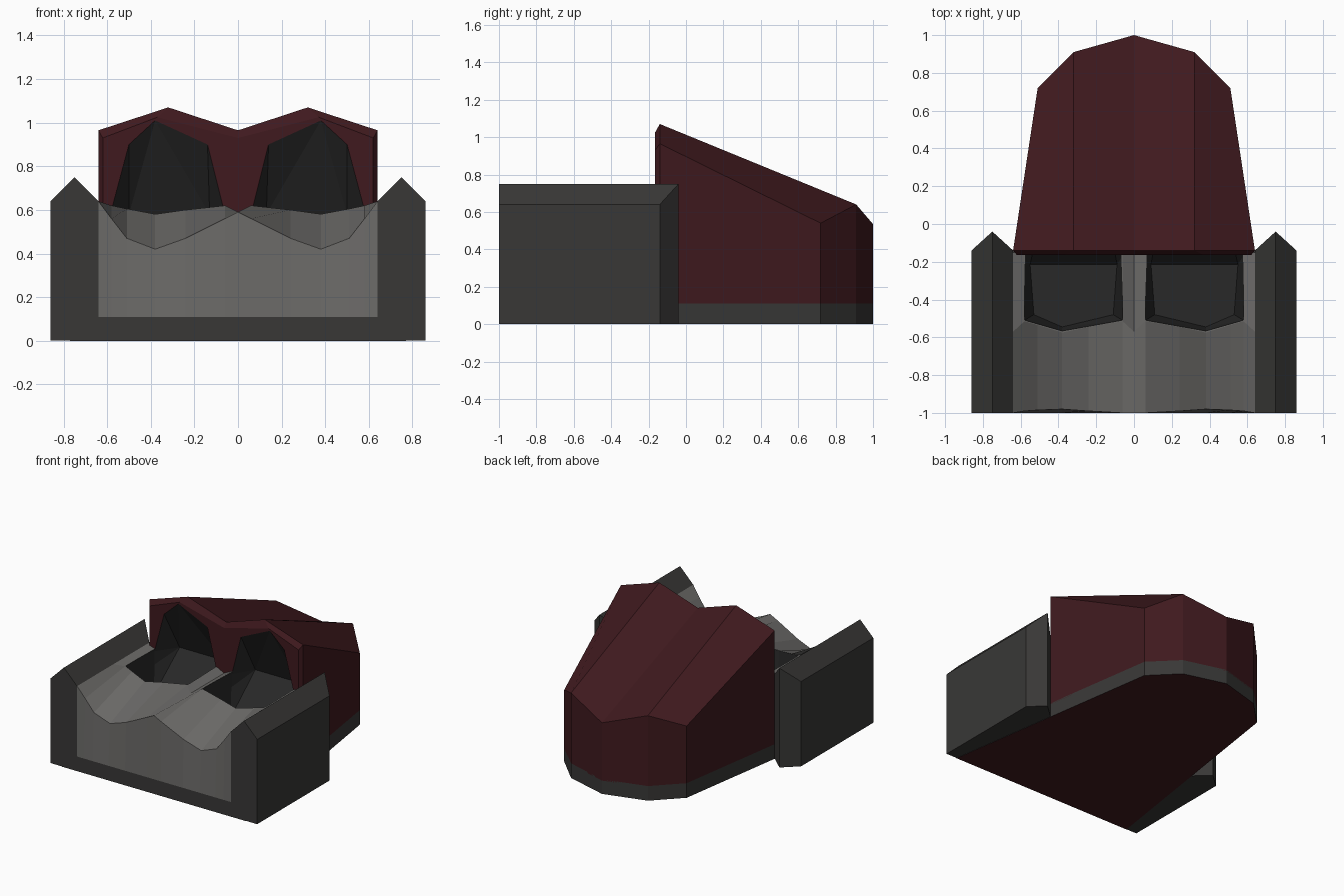
import bpy, bmesh

if "Cube" in bpy.data.objects:
    bpy.data.objects.remove(bpy.data.objects["Cube"])


def material(name, rgb):
    m = bpy.data.materials.new(name)
    m.diffuse_color = (*rgb, 1)
    m.use_nodes = True
    m.node_tree.nodes["Principled BSDF"].inputs["Base Color"].default_value = m.diffuse_color
    return m


RED = material("dark_red", (0.05, 0.010, 0.013))
DARK = material("dark_grey", (0.04, 0.039, 0.037))
LIGHT = material("light_grey", (0.15, 0.146, 0.14))
BLACK = material("black", (0.022, 0.022, 0.022))


def make(name, bm, mats):
    bmesh.ops.recalc_face_normals(bm, faces=bm.faces)
    me = bpy.data.meshes.new(name)
    bm.to_mesh(me)
    bm.free()
    for m in mats:
        me.materials.append(m)
    ob = bpy.data.objects.new(name, me)
    bpy.context.collection.objects.link(ob)
    return ob


def strip(bm, a, b):
    """Quads between two rows of vertices."""
    for i in range(len(a) - 1):
        bm.faces.new((a[i], a[i + 1], b[i + 1], b[i]))


def row(bm, pts):
    return [bm.verts.new(p) for p in pts]


def mirrored(half):
    """Half row starting at x = 0, mirrored to run from -x to +x."""
    return [(-x, y, z) for x, y, z in half[:0:-1]] + list(half)


# side walls with ridged tops and pointed rear ends
for s, name in ((1, "right_wall"), (-1, "left_wall")):
    bm = bmesh.new()
    plan = [(.64, -1, .64), (.64, -.14, .64), (.75, -.04, .75), (.86, -.14, .64), (.86, -1, .64), (.75, -1, .75)]
    top = row(bm, [(s * x, y, z) for x, y, z in plan])
    low = row(bm, [(s * x, y, .002) for x, y, z in plan])
    strip(bm, top + top[:1], low + low[:1])
    bm.faces.new(low)
    bm.faces.new((top[0], top[1], top[2], top[5]))
    bm.faces.new((top[2], top[3], top[4], top[5]))
    make(name, bm, [DARK])

# base plate: grey rim, red underside
bm = bmesh.new()
plan = mirrored([(0, 1, 0), (.32, .91, 0), (.51, .72, 0), (.64, -.14, 0), (.77, -1, 0)])
low = row(bm, plan)
top = row(bm, [(x, y, .11) for x, y, z in plan])
strip(bm, low + low[:1], top + top[:1])
bm.faces.new(top)
bm.faces.new(low).material_index = 1
make("base_plate", bm, [DARK, RED])

# hood: twin-ridged top sloping down to a rounded tail
bm = bmesh.new()
tail = mirrored([(0, 1, .535), (.32, .91, .64), (.51, .72, .54)])
brow = mirrored([(0, -.14, .965), (.32, -.14, 1.07), (.64, -.14, .965)])
lip = mirrored([(0, -.165, .93), (.37, -.165, 1.025), (.62, -.165, .93)])
t, b, l = row(bm, tail), row(bm, brow), row(bm, lip)
t0 = row(bm, [(x, y, .1) for x, y, z in tail])
b0 = row(bm, [(brow[i][0], -.14, .1) for i in (0, -1)])
l0 = row(bm, [(lip[i][0], -.165, .1) for i in (0, -1)])
strip(bm, t, b)
strip(bm, b, l)
strip(bm, t0, t)
for i in (0, 1):
    bm.faces.new((t[-i], t0[-i], b0[i], b[-i]))
    bm.faces.new((b[-i], b0[i], l0[i], l[-i]))
bm.faces.new(l + l0[::-1])
bm.faces.new(t0 + [b0[1], l0[1], l0[0], b0[0]])
hood = make("hood", bm, [RED, BLACK])

# front deck: scalloped nose rising to the cockpit rim
bm = bmesh.new()
xs = (0, .06, .24, .38, .51, .58, .64)
front_y = (-1, -1, -.99, -.98, -.985, -.99, -1)
front_z = (.59, .56, .47, .42, .47, .56, .64)
rim_y = (-.57, -.515, -.545, -.575, -.535, -.515, -.57)
rim_z = (.59, .62, .60, .58, .605, .62, .64)
back_z = (.59, .62, .62, .62, .62, .62, .64)
rows = [row(bm, mirrored(list(zip(xs, y, z)))) for y, z in
        ((front_y, front_z), (rim_y, rim_z), ([-.15] * 7, back_z))]
f0 = row(bm, mirrored([(x, -1, .11) for x in xs]))
b0 = row(bm, mirrored([(x, -.15, .11) for x in xs]))
strip(bm, f0, rows[0])
strip(bm, rows[0], rows[1])
strip(bm, rows[1], rows[2])
strip(bm, rows[2], b0)
strip(bm, b0, f0)
for i in (0, -1):
    bm.faces.new([f0[i]] + [r[i] for r in rows] + [b0[i]])
deck = make("front_deck", bm, [LIGHT, BLACK])

# front sill bar under the deck
bm = bmesh.new()
bmesh.ops.create_cube(bm, size=1)
for v in bm.verts:
    v.co = (v.co.x * 1.30, -.998 + (v.co.y + .5) * .1 - .002, .057 + v.co.z * .106)
make("front_sill", bm, [DARK])

# twin cockpit hollows, cut through deck and hood
arch = [(.58, .6), (.50, .90), (.38, 1.01), (.14, .90), (.065, .6)]
for s, name in ((1, "right_hollow"), (-1, "left_hollow")):
    pts = [(x, y, z) for x, z in arch for y in (-.165, -.19)]
    pts += [(.58, -.51, .63), (.38, -.57, .63), (.06, -.51, .63)]
    pts += [(.58, -.165, .5), (.06, -.165, .5), (.50, .02, .58), (.13, .02, .58)]
    pts += [(.55, -.215, .3), (.09, -.215, .3), (.53, -.48, .3), (.38, -.545, .3), (.11, -.48, .3)]
    bm = bmesh.new()
    vs = row(bm, [(s * x, y, z) for x, y, z in pts])
    out = bmesh.ops.convex_hull(bm, input=vs)
    bmesh.ops.delete(bm, geom=list({g for g in out["geom_interior"] + out["geom_unused"]
                                    if isinstance(g, bmesh.types.BMVert)}), context='VERTS')
    cutter = make(name + "_cutter", bm, [BLACK])
    cutter.hide_render = True
    cutter.hide_viewport = False
    cutter.display_type = 'WIRE'
    for ob in (hood, deck):
        m = ob.modifiers.new(name, 'BOOLEAN')
        m.operation = 'DIFFERENCE'
        m.solver = 'EXACT'
        m.material_mode = 'TRANSFER'
        m.object = cutter
